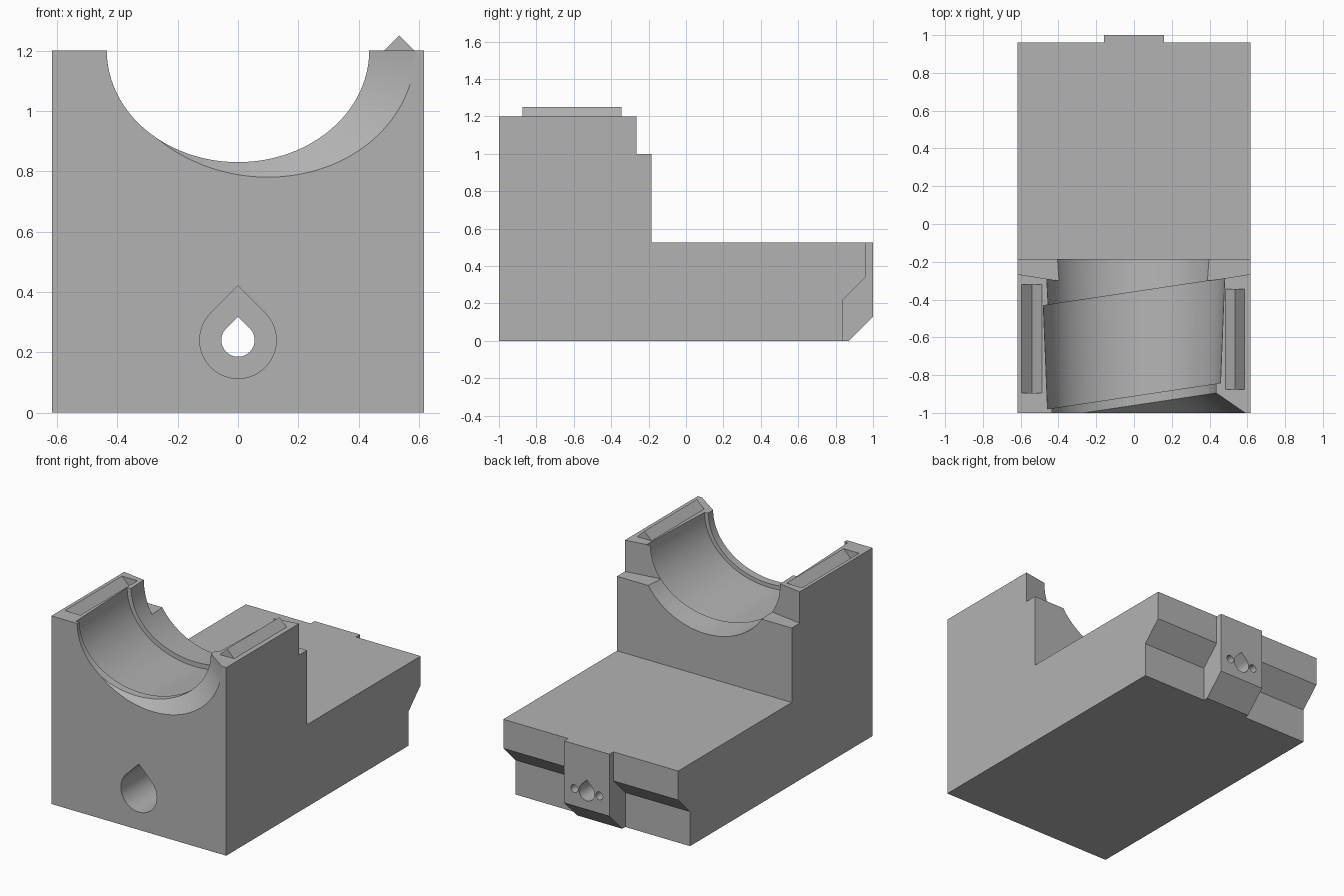
import bpy, bmesh, math
from mathutils import Vector

old = bpy.data.objects.get("Cube")
if old:
    bpy.data.objects.remove(old, do_unlink=True)

grey = bpy.data.materials.new("plain grey")
grey.use_nodes = True
grey.diffuse_color = (0.45, 0.45, 0.45, 1)
grey.node_tree.nodes["Principled BSDF"].inputs["Base Color"].default_value = (0.45, 0.45, 0.45, 1)

HALF = 0.617    # half width of the body
TOP = 1.2       # top of the cradle
SKEW = 0.15     # sideways slant of the bore's end planes


def loft(name, rings):
    """Skin a closed solid through rings of equal point count."""
    bm = bmesh.new()
    loops = [[bm.verts.new(p) for p in ring] for ring in rings]
    n = len(loops[0])
    for a, b in zip(loops, loops[1:]):
        for i in range(n):
            j = (i + 1) % n
            bm.faces.new((a[i], a[j], b[j], b[i]))
    bm.faces.new(loops[0])
    bm.faces.new(loops[-1])
    bmesh.ops.recalc_face_normals(bm, faces=bm.faces)
    mesh = bpy.data.meshes.new(name)
    bm.to_mesh(mesh)
    bm.free()
    mesh.materials.append(grey)
    obj = bpy.data.objects.new(name, mesh)
    bpy.context.collection.objects.link(obj)
    return obj


def prism(name, axis, pts, lo, hi):
    """Extrude a 2D outline along x, y or z."""
    def place(p, d):
        c = list(p)
        c.insert("xyz".index(axis), d)
        return Vector(c)
    return loft(name, [[place(p, d) for p in pts] for d in (lo, hi)])


def combine(target, tool, operation):
    bpy.context.view_layer.objects.active = target
    mod = target.modifiers.new(tool.name, 'BOOLEAN')
    mod.operation = operation
    mod.solver = 'EXACT'
    mod.object = tool
    tool.hide_render = True
    bpy.ops.object.modifier_apply(modifier=mod.name)
    bpy.data.objects.remove(tool, do_unlink=True)


def teardrop(r, z):
    """Circle with a pointed, printable roof."""
    arc = [math.radians(-225 + 270 * i / 36) for i in range(37)]
    return [(r * math.cos(t), z + r * math.sin(t)) for t in arc] + [(0, z + r * math.sqrt(2))]


def cradle_ring(y, a, b, cx=0):
    """U-shaped section on a slanted plane."""
    arc = [math.pi * (1 + i / 48) for i in range(49)]
    pts = [(cx + a * math.cos(t), TOP + b * math.sin(t)) for t in arc]
    pts += [(cx + a, TOP + 0.2), (cx - a, TOP + 0.2)]
    return [Vector((x, y + SKEW * x, z)) for x, z in pts]


# Main body: tall cradle block with a long foot, undercut at the back
body = prism("cradle_body", "x", [
    (-1, 0), (0.84, 0), (0.84, 0.22), (0.96, 0.34), (0.96, 0.525),
    (-0.185, 0.525), (-0.185, TOP), (-1, TOP)], -HALF, HALF)

# Central tongue at the back
combine(body, prism("back_tongue", "x", [
    (0.5, 0), (0.87, 0), (1, 0.13), (1, 0.525), (0.5, 0.525)], -0.16, 0.16), 'UNION')

# Step behind the cradle, its wall angled inwards
combine(body, prism("step_cutter", "z", [
    (-0.7, -0.252), (-0.4, -0.3), (0.4, -0.3), (0.7, -0.252), (0.7, 0), (-0.7, 0)],
    1.0, 1.4), 'DIFFERENCE')

# Bore: front flare, front lip, seat, rear lip
combine(body, loft("bore_cutter", [cradle_ring(*r) for r in (
    (-1.2, 0.685, 0.62, 0.036), (-0.96, 0.435, 0.37), (-0.91, 0.435, 0.37),
    (-0.91, 0.458, 0.395), (-0.36, 0.48, 0.415), (-0.36, 0.455, 0.385),
    (-0.05, 0.47, 0.41))]), 'DIFFERENCE')

# V groove on the right rim
combine(body, prism("groove_cutter", "y", [
    (-0.595, TOP), (-0.54, TOP - 0.055), (-0.486, TOP), (-0.486, TOP + 0.1), (-0.595, TOP + 0.1)],
    -0.895, -0.32), 'DIFFERENCE')

# Matching V ridge on the left rim
combine(body, prism("rim_ridge", "y", [
    (0.485, TOP - 0.01), (0.585, TOP - 0.01), (0.585, TOP), (0.535, TOP + 0.05), (0.485, TOP)],
    -0.875, -0.345), 'UNION')

# Bolt hole: wide from the front, narrow through to the back
combine(body, prism("wide_hole_cutter", "y", teardrop(0.127, 0.24), -1.1, 0.6), 'DIFFERENCE')
combine(body, prism("narrow_hole_cutter", "y", teardrop(0.055, 0.24), 0.5, 1.1), 'DIFFERENCE')

# Two small pin holes in the tongue
for side in (-1, 1):
    circle = [(side * 0.088 + 0.025 * math.cos(t), 0.24 + 0.025 * math.sin(t))
              for t in (math.tau * i / 20 for i in range(20))]
    combine(body, prism("pin_hole_cutter", "y", circle, 0.85, 1.1), 'DIFFERENCE')

# Smooth the curved walls, keep the edges crisp
bpy.ops.object.select_all(action='DESELECT')
body.select_set(True)
bpy.context.view_layer.objects.active = body
bpy.ops.object.shade_smooth_by_angle(angle=math.radians(20))
